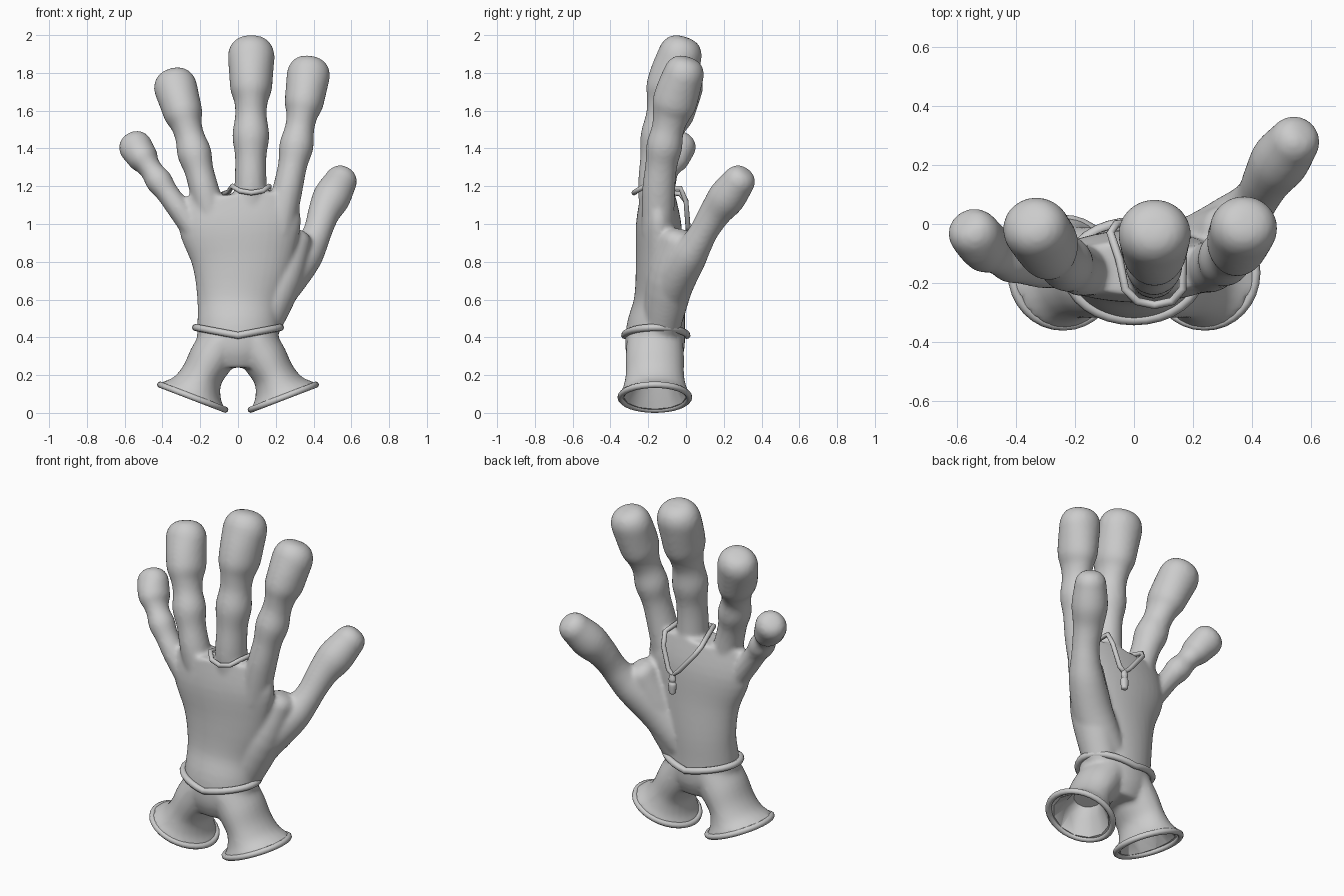
import bpy, bmesh, math
from mathutils import Vector

if "Cube" in bpy.data.objects:
    bpy.data.objects.remove(bpy.data.objects["Cube"])


def spline(keys, steps=4):
    """Catmull-Rom through (x, y, z, rx, ry) keys."""
    out = []
    for i in range(len(keys) - 1):
        a, b = keys[max(i - 1, 0)], keys[i]
        c, d = keys[i + 1], keys[min(i + 2, len(keys) - 1)]
        for s in range(steps):
            t = s / steps
            out.append([0.5 * (2 * q + (r - p) * t + (2 * p - 5 * q + 4 * r - w) * t * t
                               + (3 * q - p - 3 * r + w) * t ** 3)
                        for p, q, r, w in zip(a, b, c, d)])
    return out + [list(keys[-1])]


def loft(bm, keys, cap=0.0, sides=24, steps=4):
    """Elliptical tube along the keys, with an optional rounded end."""
    pts = spline(keys, steps)
    rings = []
    for i, p in enumerate(pts):
        a, b = pts[max(i - 1, 0)], pts[min(i + 1, len(pts) - 1)]
        t = (Vector(b[:3]) - Vector(a[:3])).normalized()
        rings.append((Vector(p[:3]), t, p[3], p[4]))
    if cap:
        c, t, rx, ry = rings[-1]
        for k in range(1, 6):
            a = k * math.pi / 11
            rings.append((c + t * cap * math.sin(a), t, rx * math.cos(a) ** 0.7, ry * math.cos(a) ** 0.7))
    loops = []
    for c, t, rx, ry in rings:
        side = t.cross(Vector((0, 1, 0))).normalized()
        up = side.cross(t)
        loops.append([bm.verts.new(c + side * rx * math.cos(2 * math.pi * k / sides)
                                   + up * ry * math.sin(2 * math.pi * k / sides)) for k in range(sides)])
    faces = [bm.faces.new(loops[0]), bm.faces.new(loops[-1])]
    for u, v in zip(loops, loops[1:]):
        for k in range(sides):
            n = (k + 1) % sides
            faces.append(bm.faces.new((u[k], u[n], v[n], v[k])))
    bmesh.ops.recalc_face_normals(bm, faces=faces)


def finger(bm, base, bend, tip, width):
    """Curved finger with the shared knuckle profile, sized by its tip radius."""
    base, bend, tip = Vector(base), Vector(bend), Vector(tip)
    keys = []
    for t, r, deep in ((0, .75, 1), (.27, .69, 1.1), (.43, .67, 1.1), (.55, .79, 1.05), (.66, .68, 1.1),
                       (.74, .71, 1.2), (.81, .88, 1.15), (.9, .94, 1.08), (1, 1, .95)):
        p = base * (1 - t) ** 2 + bend * 2 * t * (1 - t) + tip * t * t
        keys.append((*p, r * width, r * width * deep))
    loft(bm, keys, width * .89)


def finish(bm, name):
    me = bpy.data.meshes.new(name)
    bm.to_mesh(me)
    bm.free()
    ob = bpy.data.objects.new(name, me)
    bpy.context.collection.objects.link(ob)
    return ob


def bake(ob, angle=40):
    bpy.ops.object.select_all(action='DESELECT')
    bpy.context.view_layer.objects.active = ob
    ob.select_set(True)
    bpy.ops.object.convert(target='MESH')
    bpy.ops.object.shade_smooth_by_angle(angle=math.radians(angle))


def cord(name, pts, r):
    cu = bpy.data.curves.new(name, 'CURVE')
    cu.dimensions = '3D'
    cu.bevel_depth, cu.bevel_resolution = r, 2
    sp = cu.splines.new('POLY')
    sp.points.add(len(pts) - 1)
    for p, co in zip(sp.points, pts):
        p.co = (*co, 1)
    sp.use_cyclic_u = True
    ob = bpy.data.objects.new(name, cu)
    bpy.context.collection.objects.link(ob)
    bake(ob, 60)


# palm and wrist
bm = bmesh.new()
loft(bm, [(0, -.165, .24, .15, .12), (0, -.165, .33, .215, .155), (0, -.16, .45, .215, .155),
          (.005, -.14, .6, .222, .135), (.02, -.14, .8, .27, .125), (.01, -.145, 1.0, .325, .12),
          (.0, -.15, 1.16, .29, .09)], sides=40)

# little, ring, middle and index fingers
finger(bm, (-.18, -.15, .9), (-.44, -.17, 1.25), (-.54, -.035, 1.405), .09)
finger(bm, (-.12, -.15, .95), (-.215, -.195, 1.335), (-.33, -.02, 1.72), .115)
finger(bm, (.065, -.15, .95), (.068, -.195, 1.42), (.07, -.035, 1.885), .124)
finger(bm, (.21, -.15, .95), (.31, -.162, 1.37), (.372, -.015, 1.785), .115)

# thumb and the web joining it to the palm
thumb = [(.1, -.12, .52, .11), (.23, -.07, .68, .11), (.345, .01, .82, .098), (.395, .06, .9, .082),
         (.425, .1, .97, .076), (.455, .155, 1.06, .085), (.495, .215, 1.14, .1), (.54, .275, 1.22, .088)]
loft(bm, [(*k, k[3]) for k in thumb], .085)
loft(bm, [(.12, -.13, .45, .1, .1), (.23, -.085, .7, .11, .12), (.305, -.035, .9, .085, .1)], .07)

# two flared sleeves below the wrist
for s in (-1, 1):
    loft(bm, [(s * .08, -.165, .38, .12, .15), (s * .14, -.165, .29, .12, .155), (s * .19, -.165, .2, .112, .155),
              (s * .22, -.165, .13, .14, .17), (s * .24, -.165, .083, .195, .195)])
hand = finish(bm, "hand")
m = hand.modifiers.new("blend", 'REMESH')
m.mode, m.voxel_size = 'VOXEL', .012
m = hand.modifiers.new("soften", 'SMOOTH')
m.factor, m.iterations = .5, 7

# hollow sleeve openings
cutters = []
for s in (-1, 1):
    bm = bmesh.new()
    loft(bm, [(s * .19, -.165, .215, .07, .09), (s * .212, -.165, .155, .095, .125),
              (s * .24, -.165, .083, .158, .165), (s * .262, -.165, .025, .19, .19)], sides=12, steps=1)
    c = finish(bm, "sleeve_cutter")
    c.hide_render = True
    cutters.append(c)
    m = hand.modifiers.new("hollow", 'BOOLEAN')
    m.operation, m.object = 'DIFFERENCE', c
bake(hand)
for c in cutters:
    bpy.data.objects.remove(c)

# rolled sleeve lips
turn = [2 * math.pi * k / 32 for k in range(32)]
for s, side in ((-1, "left"), (1, "right")):
    cord(side + "_sleeve_lip", [(s * (.24 + .172 * math.cos(a)), -.165 + .181 * math.sin(a),
                                 .083 + .066 * math.cos(a)) for a in turn], .017)

# wrist band, dipping at front and back
cord("wrist_band", [(.225 * math.cos(a), -.16 + .165 * math.sin(a), .41 + .042 * abs(math.cos(a)))
                    for a in turn], .019)

# lanyard looped round the middle finger
cord("lanyard", [(.07, -.275, 1.165), (.13, -.262, 1.175), (.165, -.22, 1.2), (.165, -.12, 1.19),
                 (.16, -.03, 1.19), (.15, .0, 1.12), (.11, .01, .99), (.08, .01, .965), (.04, .01, 1.0),
                 (-.06, .0, 1.12), (-.08, -.03, 1.16), (-.05, -.12, 1.17), (-.03, -.22, 1.2),
                 (.01, -.262, 1.175)], .014)

# pendant
bm = bmesh.new()
loft(bm, [(.08, .012, .97, .014, .014), (.08, .015, .94, .022, .018), (.08, .015, .925, .016, .014),
          (.08, .015, .91, .024, .02), (.08, .015, .865, .02, .018)], cap=.012, sides=12)
bake(finish(bm, "pendant"))
